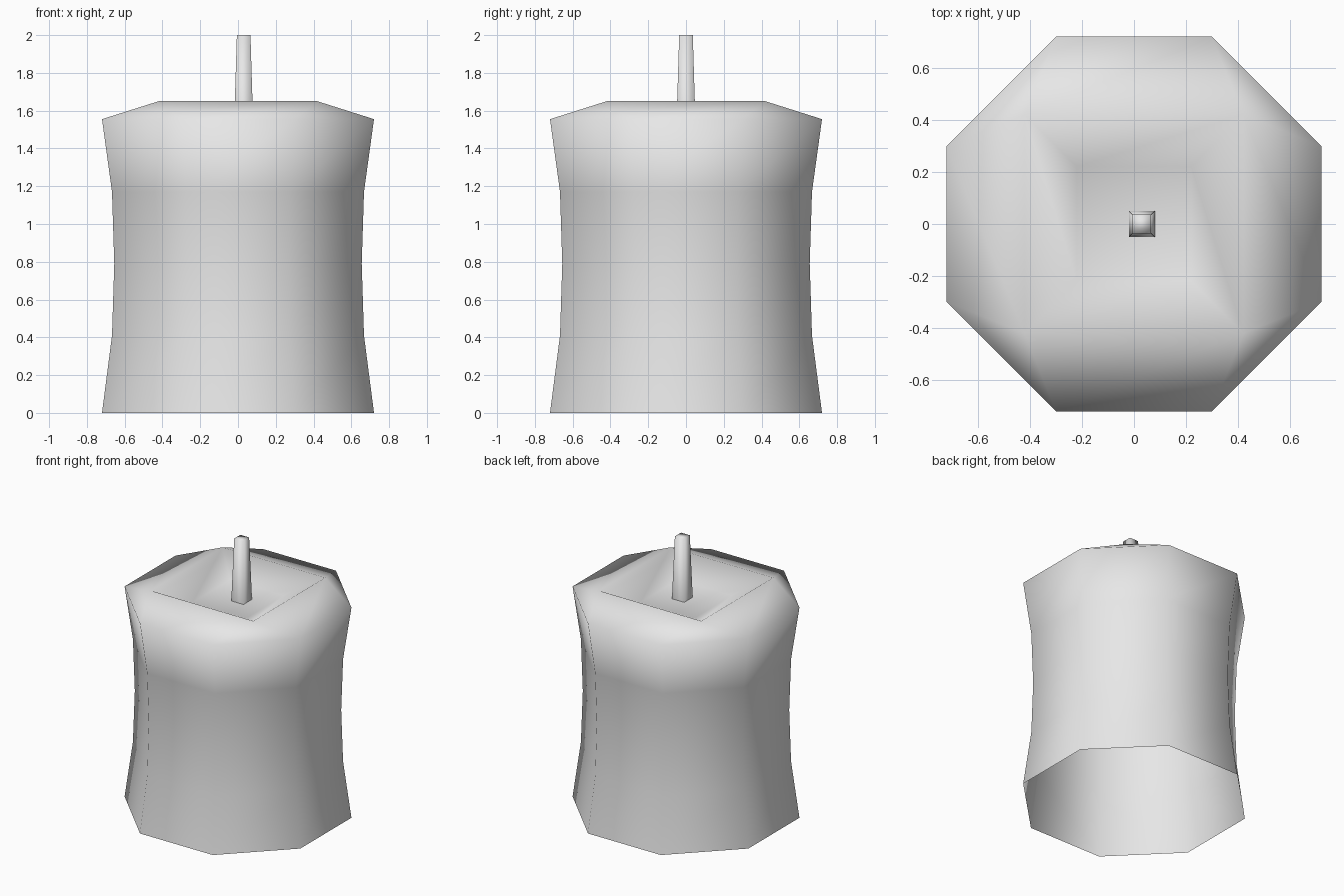
import bpy, bmesh
from math import cos, sin, pi

cube = bpy.data.objects.get("Cube")
if cube:
    bpy.data.objects.remove(cube, do_unlink=True)

wax = bpy.data.materials.new("pale_grey")
wax.use_nodes = True
wax.diffuse_color = (0.8, 0.8, 0.8, 1)
wax.node_tree.nodes["Principled BSDF"].inputs["Base Color"].default_value = (0.8, 0.8, 0.8, 1)


def ring(bm, sides, apothem, z, cx=0.0):
    """Regular polygon of vertices with its flats facing the axes."""
    r = apothem / cos(pi / sides)
    angles = [(2 * i + 1) * pi / sides for i in range(sides)]
    return [bm.verts.new((cx + r * cos(a), r * sin(a), z)) for a in angles]


def bridge(bm, low, high):
    n = len(low)
    for i in range(n):
        j = (i + 1) % n
        bm.faces.new((low[i], low[j], high[j], high[i]))


def finish(bm, name):
    mesh = bpy.data.meshes.new(name)
    for f in bm.faces:
        f.smooth = True
    bm.to_mesh(mesh)
    bm.free()
    mesh.materials.append(wax)
    obj = bpy.data.objects.new(name, mesh)
    bpy.context.collection.objects.link(obj)


# Candle body: waisted octagonal wall, open underneath
bm = bmesh.new()
profile = [(0.72, 0), (0.667, 0.41), (0.655, 0.79), (0.667, 1.17), (0.72, 1.555)]
rings = [ring(bm, 8, a, z) for a, z in profile]
for low, high in zip(rings, rings[1:]):
    bridge(bm, low, high)

# Shoulder: octagon closing in to a square rim
outer = rings[-1]
rim = ring(bm, 4, 0.42, 1.65)
floor = ring(bm, 4, 0.22, 1.54)
for k in range(4):
    n = (k + 1) % 4
    a, b, c = outer[2 * k], outer[2 * k + 1], outer[2 * n]
    bm.faces.new((a, b, rim[k]))
    bm.faces.new((b, c, rim[n], rim[k]))
    # Sloping sides of the melted hollow
    bm.faces.new((rim[k], rim[n], floor[n]))
    bm.faces.new((rim[k], floor[n], floor[k]))
bm.faces.new(floor)
finish(bm, "candle_body")

# Wick: slim tapered square post, slightly off centre
bm = bmesh.new()
base = ring(bm, 4, 0.05, 1.54, 0.03)
tip = ring(bm, 4, 0.036, 2.0, 0.03)
bridge(bm, base, tip)
bm.faces.new(tip)
finish(bm, "wick")
